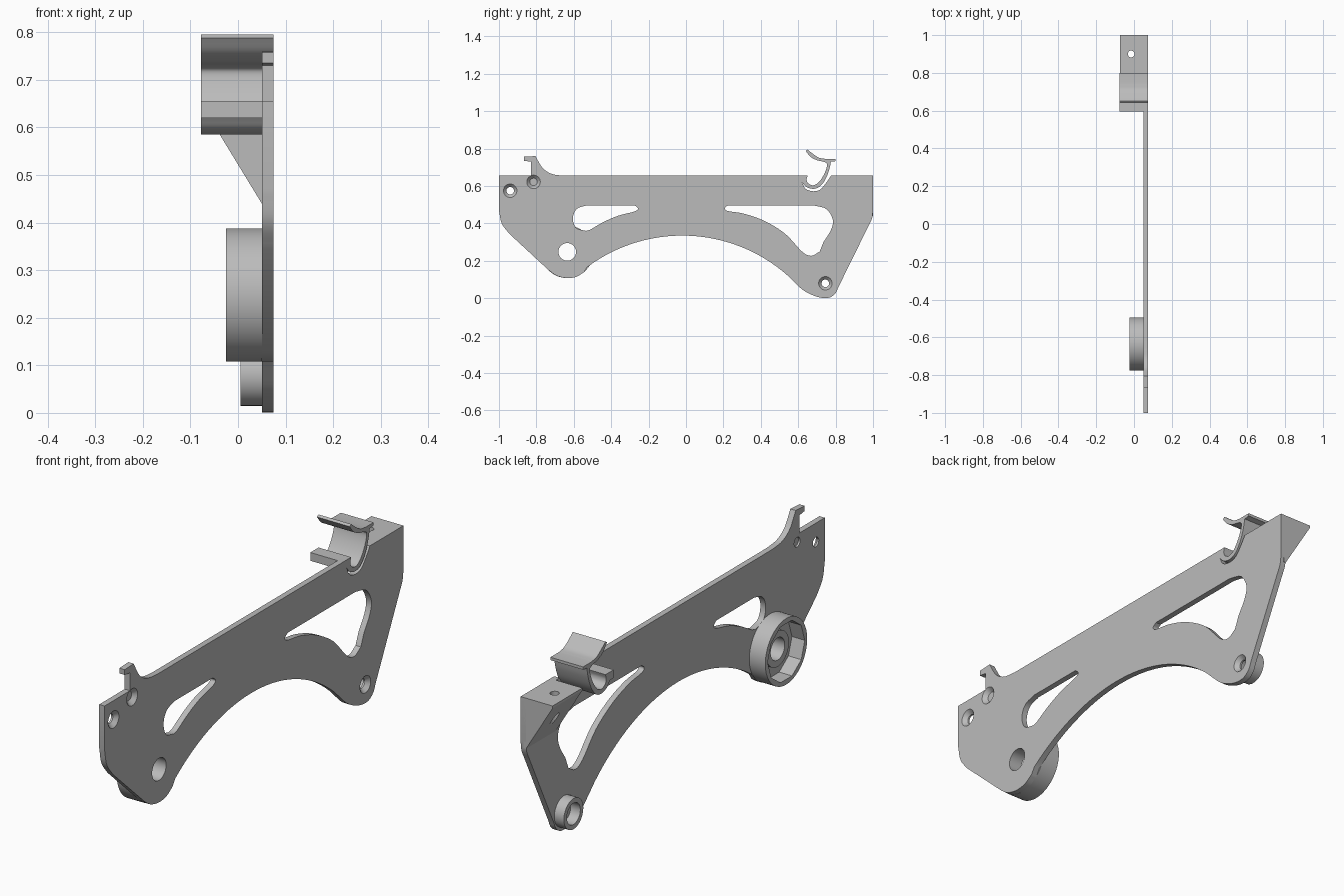
import bpy, bmesh, math
from mathutils import Matrix, Vector

cube = bpy.data.objects.get("Cube")
if cube:
    bpy.data.objects.remove(cube, do_unlink=True)

grey = bpy.data.materials.new("plain grey")
grey.use_nodes = True
grey.diffuse_color = (0.5, 0.5, 0.5, 1)
grey.node_tree.nodes["Principled BSDF"].inputs["Base Color"].default_value = (0.5, 0.5, 0.5, 1)


def finish(name, bm):
    bmesh.ops.recalc_face_normals(bm, faces=bm.faces)
    mesh = bpy.data.meshes.new(name)
    bm.to_mesh(mesh)
    bm.free()
    mesh.materials.append(grey)
    obj = bpy.data.objects.new(name, mesh)
    bpy.context.collection.objects.link(obj)
    return obj


def smooth(pts, steps=5):
    """Catmull-Rom curve through the points."""
    p = [Vector(q) for q in pts]
    p = [2 * p[0] - p[1]] + p + [2 * p[-1] - p[-2]]
    out = []
    for a, b, c, d in zip(p, p[1:], p[2:], p[3:]):
        for i in range(steps):
            t = i / steps
            out.append(0.5 * (2 * b + (c - a) * t + (2 * a - 5 * b + 4 * c - d) * t * t
                              + (3 * b - a - 3 * c + d) * t ** 3))
    return out + [p[-2]]


def prism(name, outline, lo, hi, along="x"):
    """Extrude a (y, z) outline along x, or an (x, z) outline along y."""
    bm = bmesh.new()
    pts = []
    for u, v in outline:
        q = Vector((lo, u, v)) if along == "x" else Vector((u, lo, v))
        if not pts or (q - pts[-1]).length > 1e-4:
            pts.append(q)
    face = bm.faces.new([bm.verts.new(q) for q in pts])
    new = bmesh.ops.extrude_face_region(bm, geom=[face])["geom"]
    step = Vector((hi - lo, 0, 0)) if along == "x" else Vector((0, hi - lo, 0))
    bmesh.ops.translate(bm, vec=step, verts=[g for g in new if isinstance(g, bmesh.types.BMVert)])
    return finish(name, bm)


def cylinder(name, y, z, r, lo, hi, r_end=None, sides=48):
    """Cylinder or cone along x."""
    bm = bmesh.new()
    place = Matrix.Translation(((lo + hi) / 2, y, z)) @ Matrix.Rotation(math.pi / 2, 4, "Y")
    bmesh.ops.create_cone(bm, cap_ends=True, segments=sides, radius1=r,
                          radius2=r if r_end is None else r_end, depth=hi - lo, matrix=place)
    return finish(name, bm)


def cut(obj, *cutters):
    bpy.context.view_layer.objects.active = obj
    for c in cutters:
        mod = obj.modifiers.new("cut", "BOOLEAN")
        mod.operation, mod.solver, mod.object = "DIFFERENCE", "EXACT", c
        bpy.ops.object.modifier_apply(modifier=mod.name)
        bpy.data.objects.remove(c, do_unlink=True)


BACK, FACE, TOP = 0.05, 0.075, 0.655
WHEEL, FOOT = (-0.635, 0.248), (0.745, 0.08)

# Side plate: hook, clip notch, foot, underside arch, rounded wheel corner
arch = [(-0.02 + 0.85 * math.sin(a), -0.515 + 0.85 * math.cos(a))
        for a in (0.72 - i * 1.36 / 32 for i in range(33))]
outline = (
    [(-1, TOP), (-0.83, TOP), (-0.83, 0.73), (-0.865, 0.735), (-0.865, 0.757), (-0.805, 0.76)]
    + smooth([(-0.8, 0.75), (-0.765, 0.695), (-0.715, 0.664), (-0.65, TOP)])
    + [(0.62, TOP)]
    + smooth([(0.62, 0.62), (0.64, 0.585), (0.68, 0.572), (0.72, 0.583), (0.755, 0.625), (0.775, TOP)])
    + [(1, TOP)]
    + smooth([(1, 0.47), (0.994, 0.425), (0.975, 0.385)])
    + smooth([(0.815, 0.06), (0.797, 0.024), (0.76, 0.002), (0.7, 0.008), (0.63, 0.041), (0.575, 0.09)])
    + arch
    + smooth([(-0.545, 0.14), (-0.585, 0.115), (-0.635, 0.108), (-0.69, 0.12), (-0.73, 0.146)])
    + smooth([(-0.945, 0.345), (-0.985, 0.4), (-1, 0.47)]))
plate = prism("side_plate", outline, BACK, FACE)

# Two weight-saving windows
front_window = smooth([(-0.53, 0.497), (-0.583, 0.478), (-0.605, 0.43), (-0.588, 0.377), (-0.535, 0.36)]) \
    + smooth([(-0.515, 0.365), (-0.44, 0.408), (-0.36, 0.442), (-0.275, 0.464), (-0.257, 0.48), (-0.275, 0.497)])
rear_window = smooth([(0.225, 0.497), (0.208, 0.482), (0.225, 0.466), (0.31, 0.452), (0.42, 0.413),
                      (0.53, 0.345), (0.62, 0.25), (0.67, 0.227), (0.715, 0.25)]) \
    + smooth([(0.735, 0.3), (0.775, 0.365), (0.785, 0.42), (0.75, 0.477), (0.68, 0.497)])
cut(plate, prism("window_cutter", front_window, 0, 0.1), prism("window_cutter", rear_window, 0, 0.1),
    cylinder("axle_cutter", *WHEEL, 0.047, 0, 0.1))

# Countersunk screw holes
for y, z in [(-0.94, 0.575), (-0.815, 0.622), FOOT]:
    cut(plate, cylinder("screw_cutter", y, z, 0.02, 0, 0.1, sides=32),
        cylinder("sink_cutter", y, z, 0.02, 0.058, 0.077, 0.038, sides=32))

# Wheel housing with faceted pocket and inner hub
housing = cylinder("wheel_housing", *WHEEL, 0.14, -0.025, BACK, sides=64)
cut(housing, cylinder("pocket_cutter", *WHEEL, 0.124, -0.05, 0.035, sides=10),
    cylinder("axle_cutter", *WHEEL, 0.047, 0, 0.1))
hub = cylinder("wheel_hub", *WHEEL, 0.075, 0.015, 0.04)
cut(hub, cylinder("axle_cutter", *WHEEL, 0.047, 0, 0.1))

# Foot boss
boss = cylinder("foot_boss", *FOOT, 0.065, 0.005, BACK)
cut(boss, cylinder("bore_cutter", *FOOT, 0.045, -0.02, 0.1))

# Spring clip: fixed block, curved arm, tab and flared lead-in
clip_outline = (
    [(0.595, TOP), (0.595, 0.62)]
    + smooth([(0.62, 0.62), (0.642, 0.596), (0.68, 0.585), (0.715, 0.597), (0.745, 0.635),
              (0.765, 0.685), (0.775, 0.73)])
    + [(0.8, 0.733), (0.8, 0.745)]
    + smooth([(0.745, 0.745), (0.71, 0.752), (0.675, 0.775), (0.65, 0.795)])
    + smooth([(0.64, 0.788), (0.665, 0.757), (0.7, 0.738), (0.735, 0.73), (0.754, 0.717), (0.746, 0.68),
              (0.725, 0.64), (0.7, 0.612), (0.675, 0.604), (0.652, 0.616), (0.645, 0.635), (0.65, TOP)]))
clip = prism("spring_clip", clip_outline, -0.078, FACE)

# Corner bracket with a vertical screw hole
bracket = prism("corner_bracket", [(0.06, TOP), (-0.075, TOP), (-0.075, 0.645), (BACK, 0.44), (0.06, 0.44)],
                0.8, 1, "y")
drill = cylinder("drill_cutter", 0, 0, 0.018, -0.5, 0.5, sides=32)
drill.matrix_world = Matrix.Translation((-0.015, 0.9, 0.6)) @ Matrix.Rotation(math.pi / 2, 4, "Y")
bpy.context.view_layer.update()
cut(bracket, drill)

# Smooth curved walls, crisp edges
bpy.ops.object.select_all(action="DESELECT")
for part in (plate, housing, hub, boss, clip, bracket):
    part.select_set(True)
bpy.context.view_layer.objects.active = plate
bpy.ops.object.shade_smooth_by_angle(angle=math.radians(30))
